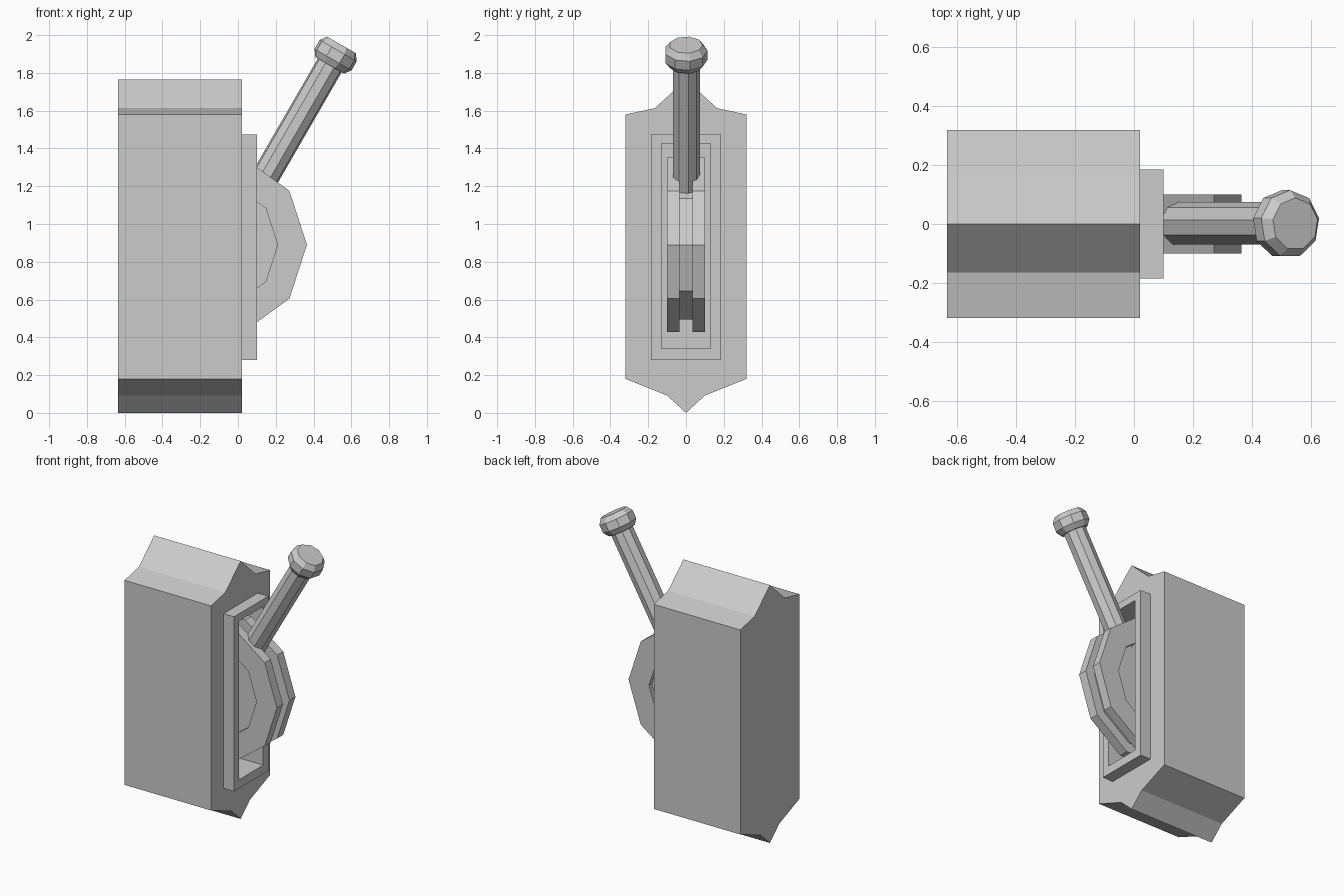
import bpy, bmesh
from math import sin, cos, pi, radians
from mathutils import Matrix

if "Cube" in bpy.data.objects:
    bpy.data.objects.remove(bpy.data.objects["Cube"])


def finish(name, bm):
    bmesh.ops.recalc_face_normals(bm, faces=bm.faces[:])
    mesh = bpy.data.meshes.new(name)
    bm.to_mesh(mesh)
    bm.free()
    obj = bpy.data.objects.new(name, mesh)
    bpy.context.collection.objects.link(obj)
    return obj


def extrude_x(name, outline, x0, x1):
    """Prism along x from a (y, z) outline."""
    bm = bmesh.new()
    face = bm.faces.new([bm.verts.new((x0, y, z)) for y, z in outline])
    ext = bmesh.ops.extrude_face_region(bm, geom=[face])
    verts = [v for v in ext["geom"] if isinstance(v, bmesh.types.BMVert)]
    bmesh.ops.translate(bm, verts=verts, vec=(x1 - x0, 0, 0))
    return finish(name, bm)


def lathe(name, profile, sides, matrix, phase=0.0):
    """Closed faceted solid from (radius, height) rings about local z."""
    bm = bmesh.new()
    rings = []
    for r, h in profile:
        angles = [phase + 2 * pi * i / sides for i in range(sides)]
        rings.append([bm.verts.new((r * cos(a), r * sin(a), h)) for a in angles])
    for a, b in zip(rings, rings[1:]):
        for i in range(sides):
            j = (i + 1) % sides
            bm.faces.new((a[i], a[j], b[j], b[i]))
    bm.faces.new(rings[0])
    bm.faces.new(rings[-1])
    bm.transform(matrix)
    return finish(name, bm)


def rect(w, z0, z1):
    return [(-w, z0), (w, z0), (w, z1), (-w, z1)]


# Housing with a ridged top and bottom
half = [(0, 0), (0.1, 0.092), (0.32, 0.18), (0.32, 1.58), (0.165, 1.613), (0, 1.765)]
outline = half + [(-y, z) for y, z in half[-2:0:-1]]
housing = extrude_x("housing", outline, -0.635, 0.02)

# Raised rim around the slot
rim = extrude_x("slot_rim", rect(0.185, 0.28, 1.475), 0.02, 0.10)

# Slot cut through rim and into housing
cutter = extrude_x("slot_cutter", rect(0.13, 0.34, 1.425), -0.615, 0.3)
cutter.hide_render = True
cutter.hide_set(True)
for obj in (housing, rim):
    mod = obj.modifiers.new("slot", "BOOLEAN")
    mod.operation = "DIFFERENCE"
    mod.solver = "EXACT"
    mod.object = cutter

# Grooved ten-sided wheel with recessed sides
side = [(0.33, 0.07), (0.33, 0.10), (0.485, 0.10), (0.485, 0.035), (0.415, 0.035)]
wheel_profile = [(r, -h) for r, h in side] + side[::-1]
lathe("pivot_wheel", wheel_profile, 10,
      Matrix.Translation((-0.12, 0, 0.89)) @ Matrix.Rotation(radians(90), 4, "X"))

# Lever and knob share a tilted axis starting at the knob's cap
tilt = Matrix.Translation((0.548, 0, 1.948)) @ Matrix.Rotation(radians(30), 4, "Y")
lathe("lever_rod", [(0.074, -0.95), (0.074, -0.1)], 9, tilt, pi / 2)
lathe("lever_knob", [(0.089, -0.125), (0.115, -0.09), (0.115, -0.035), (0.089, 0)],
      9, tilt, pi / 2)
